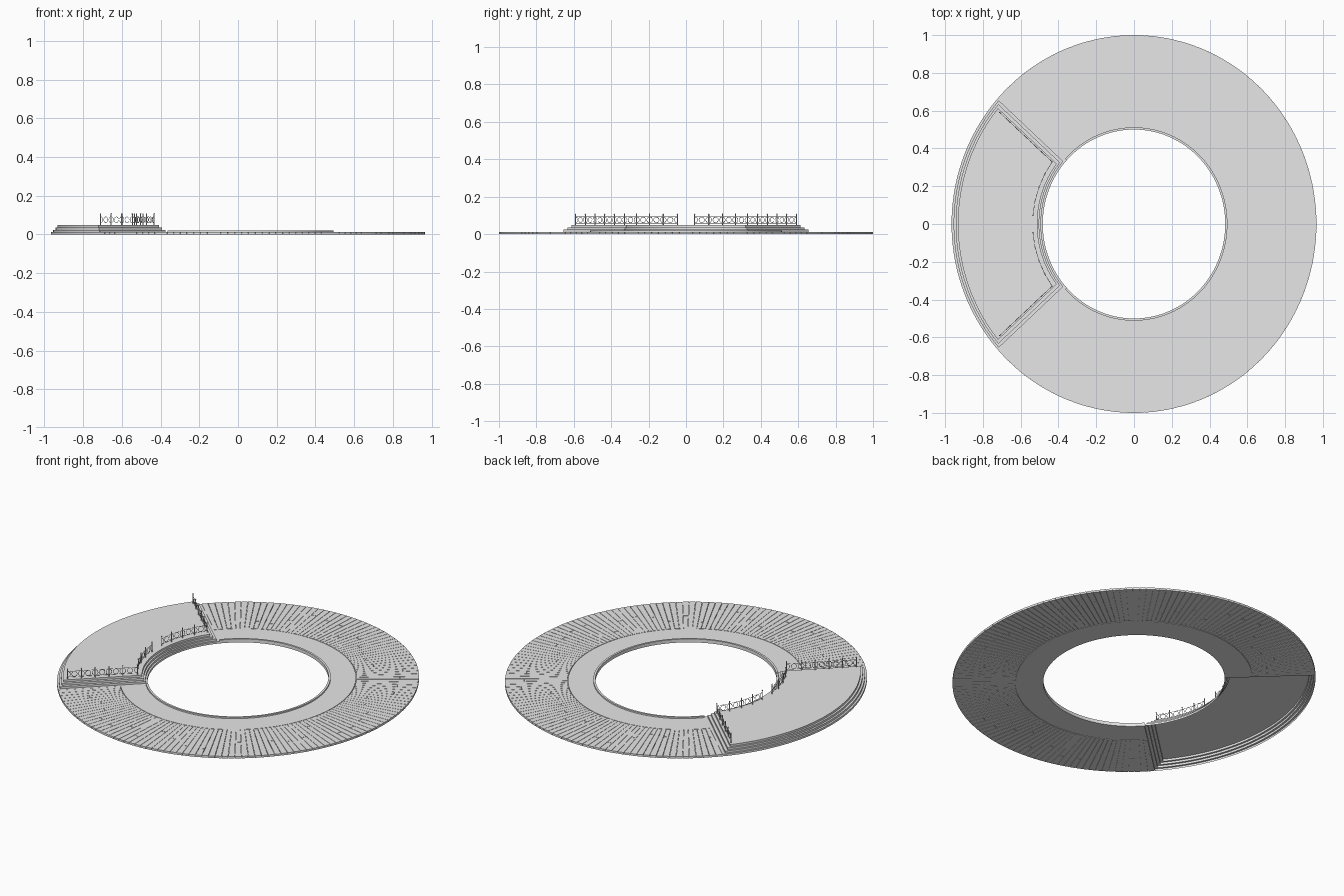
import bpy, bmesh, math, random
from mathutils import Vector

random.seed(4)
old = bpy.data.objects.get("Cube")
if old:
    bpy.data.objects.remove(old)

SQUASH = 0.966                 # the plan is slightly narrower in x
EDGE = math.radians(42.4)      # half angle of the raised terrace
TOP = 0.048                    # terrace height

stone = bpy.data.materials.new("pale grey")
stone.use_nodes = True
GREY = (0.8, 0.8, 0.8, 1)
stone.diffuse_color = GREY
stone.node_tree.nodes["Principled BSDF"].inputs["Base Color"].default_value = GREY


def at(r, a, z):
    """Point on the oval plan; the angle starts at the right side (-x)."""
    return Vector((-SQUASH * r * math.cos(a), r * math.sin(a), z))


def finish(bm, name):
    bmesh.ops.recalc_face_normals(bm, faces=bm.faces)
    mesh = bpy.data.meshes.new(name)
    bm.to_mesh(mesh)
    bm.free()
    mesh.materials.append(stone)
    ob = bpy.data.objects.new(name, mesh)
    bpy.context.collection.objects.link(ob)
    return ob


def sweep(bm, profile, a0, a1, steps):
    """Sweep a closed (radius, height) profile around the oval."""
    rows = []
    for i in range(steps + 1):
        a = a0 + (a1 - a0) * i / steps
        rows.append([bm.verts.new(at(r, a, z)) for r, z in profile])
    n = len(profile)
    for p, q in zip(rows, rows[1:]):
        for j in range(n):
            k = (j + 1) % n
            bm.faces.new((p[j], p[k], q[k], q[j]))
    bm.faces.new(rows[0])
    bm.faces.new(rows[-1][::-1])


def box_profile(r0, r1, z0, z1):
    return [(r0, z0), (r0, z1), (r1, z1), (r1, z0)]


END = 2 * math.pi - EDGE

# Inner walkway with a raised curb on the inside
bm = bmesh.new()
sweep(bm, [(0.5, 0), (0.5, 0.02), (0.512, 0.02), (0.512, 0.012),
           (0.652, 0.012), (0.652, 0)], EDGE, END, 120)
finish(bm, "inner_walkway")

# Thin core that closes the gaps between the boards
bm = bmesh.new()
sweep(bm, box_profile(0.652, 0.998, 0.004, 0.007), EDGE, END, 120)
finish(bm, "deck_core")

# Radial deck boards, some of them butt-jointed
bm = bmesh.new()
COUNT, GAP = 130, 0.0012
pitch = (END - EDGE) / COUNT
for i in range(COUNT):
    a = EDGE + i * pitch
    cuts = [0.655, 1.0]
    if i % 3 == 0:
        cuts.insert(1, random.uniform(0.72, 0.93))
    for r0, r1 in zip(cuts, cuts[1:]):
        if r1 < 1:
            r1 -= 2 * GAP
        sweep(bm, box_profile(r0, r1, 0, 0.012), a + GAP, a + pitch - GAP, 1)
finish(bm, "deck_boards")

# Stepped terrace: an open shell of stacked tiers
ARC = 48


def tier_loop(bm, inset, z):
    """Outer and inner rows of a tier whose sides move in parallel."""
    rows = []
    for r in (1 - 0.7 * inset, 0.5 + 0.6 * inset):
        half = EDGE - math.asin(inset / r)
        rows.append([bm.verts.new(at(r, half * (2 * i / ARC - 1), z))
                     for i in range(ARC + 1)])
    return rows


bm = bmesh.new()
TIERS = 4
previous = None
for t in range(TIERS):
    for level in (t, t + 1):
        outer, inner = tier_loop(bm, 0.05 * t / (TIERS - 1), TOP * level / TIERS)
        ring = outer + inner[::-1]
        if previous:
            for j in range(len(ring)):
                k = (j + 1) % len(ring)
                bm.faces.new((previous[j], previous[k], ring[k], ring[j]))
        previous = ring
for i in range(ARC):
    bm.faces.new((outer[i], outer[i + 1], inner[i + 1], inner[i]))
finish(bm, "stepped_terrace")


# Railing made of bevelled curves
def tubes(name, paths, radius):
    curve = bpy.data.curves.new(name, 'CURVE')
    curve.dimensions = '3D'
    curve.bevel_depth = radius
    curve.bevel_resolution = 0
    curve.use_fill_caps = True
    for path in paths:
        s = curve.splines.new('POLY')
        s.points.add(len(path) - 1)
        for p, co in zip(s.points, path):
            p.co = (*co, 1)
    curve.materials.append(stone)
    ob = bpy.data.objects.new(name, curve)
    bpy.context.collection.objects.link(ob)


def rail_posts(side):
    """Post positions: along the inner rim, then out along the side."""
    corner = EDGE - math.asin(0.06 / 0.56)
    start = math.asin(0.046 / 0.553)
    pts = [at(0.556, side * (start + (corner - start) * i / 4), TOP) for i in range(5)]
    for i in range(1, 6):
        r = 0.56 + 0.383 * i / 5
        pts.append(at(r, side * (EDGE - math.asin(0.06 / r)), TOP))
    return pts


def arc(centre, along, radius, a0, a1, steps):
    angles = [a0 + (a1 - a0) * i / steps for i in range(steps + 1)]
    return [centre + along * radius * math.cos(t) + Vector((0, 0, radius * math.sin(t)))
            for t in angles]


UP = Vector((0, 0, 1))
for side, label in ((1, "back"), (-1, "front")):
    posts = rail_posts(side)
    tubes(label + "_rail_posts", [[p, p + UP * 0.056] for p in posts], 0.0028)
    scrolls, bars = [], []
    for p, q in zip(posts, posts[1:]):
        along = (q - p).normalized()
        mid = (p + q) / 2 + UP * 0.028
        scrolls.append(arc(mid, along, 0.015, 0, 2 * math.pi, 14))
        scrolls.append(arc(p + UP * 0.028, along, 0.016, -math.pi / 2, math.pi / 2, 8))
        scrolls.append(arc(q + UP * 0.028, along, 0.016, math.pi / 2, 1.5 * math.pi, 8))
        bars.append([p + UP * 0.011, q + UP * 0.011])
        bars.append([p + UP * 0.045, q + UP * 0.045])
    tubes(label + "_rail_scrolls", scrolls, 0.0014)
    tubes(label + "_rail_bars", bars, 0.001)
    # Small round finials on the posts
    bm = bmesh.new()
    for p in posts:
        made = bmesh.ops.create_icosphere(bm, subdivisions=1, radius=0.004)
        bmesh.ops.translate(bm, verts=made["verts"], vec=p + UP * 0.058)
    finish(bm, label + "_rail_finials")
